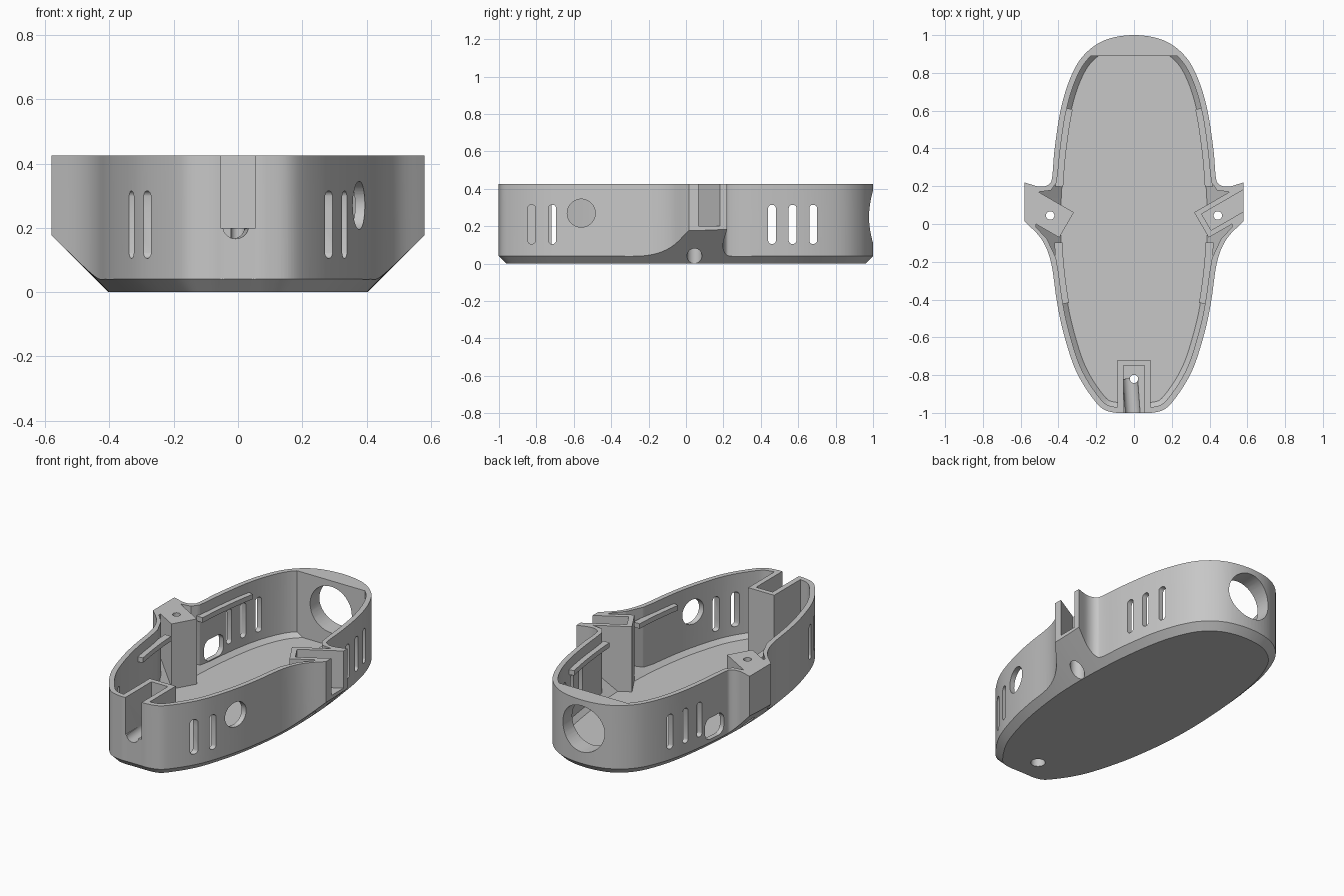
import bpy, bmesh, math
from mathutils import Vector, Matrix

cube = bpy.data.objects.get("Cube")
if cube:
    bpy.data.objects.remove(cube)

HEIGHT, WALL, FLOOR = 0.425, 0.03, 0.03

grey = bpy.data.materials.new("plain_grey")
grey.use_nodes = True
grey.diffuse_color = (0.57, 0.57, 0.57, 1)
grey.node_tree.nodes["Principled BSDF"].inputs["Base Color"].default_value = grey.diffuse_color


def make(name, bm):
    bmesh.ops.recalc_face_normals(bm, faces=bm.faces)
    bmesh.ops.triangulate(bm, faces=bm.faces)
    mesh = bpy.data.meshes.new(name)
    bm.to_mesh(mesh)
    bm.free()
    mesh.materials.append(grey)
    ob = bpy.data.objects.new(name, mesh)
    bpy.context.collection.objects.link(ob)
    return ob


def loft(name, rings):
    """Closed solid through rings of 3D points, equal in count."""
    bm = bmesh.new()
    loops = [[bm.verts.new(p) for p in ring] for ring in rings]
    n = len(loops[0])
    for a, b in zip(loops, loops[1:]):
        for i in range(n):
            j = (i + 1) % n
            bm.faces.new((a[i], a[j], b[j], b[i]))
    bm.faces.new(loops[0][::-1])
    bm.faces.new(loops[-1])
    return make(name, bm)


def level(pts, z):
    return [(p.x, p.y, z) for p in pts]


def box(name, lo, hi, matrix=Matrix()):
    bm = bmesh.new()
    bmesh.ops.create_cube(bm, size=1)
    lo, hi = Vector(lo), Vector(hi)
    for v in bm.verts:
        v.co = matrix @ ((lo + hi) / 2 + v.co * (hi - lo))
    return make(name, bm)


def rod(name, start, end, radius):
    start, end = Vector(start), Vector(end)
    turn = (end - start).to_track_quat("Z", "Y").to_matrix().to_4x4()
    bm = bmesh.new()
    bmesh.ops.create_cone(bm, cap_ends=True, segments=40, radius1=radius, radius2=radius,
                          depth=(end - start).length,
                          matrix=Matrix.Translation((start + end) / 2) @ turn)
    return make(name, bm)


def measure(mesh):
    """Volume, and whether the mesh is closed."""
    bm = bmesh.new()
    bm.from_mesh(mesh)
    result = bm.calc_volume(), all(e.is_manifold for e in bm.edges)
    bm.free()
    return result


def boolean(target, tool, mode="DIFFERENCE"):
    """Cut with the first solver that leaves a smaller, closed solid."""
    before = measure(target.data)[0]
    mod = target.modifiers.new("cut", "BOOLEAN")
    mod.operation, mod.object, mod.use_self = mode, tool, True
    for solver in ("MANIFOLD", "EXACT"):
        mod.solver = solver
        view = bpy.context.evaluated_depsgraph_get()
        mesh = bpy.data.meshes.new_from_object(target.evaluated_get(view))
        volume, closed = measure(mesh)
        if closed and 0 < volume < before - 1e-6:
            break
    target.modifiers.clear()
    target.data = mesh
    bpy.data.objects.remove(tool)


def spline(points, steps=6):
    """Smooth curve; ends on the centre line run straight across it."""
    p = [Vector(q) for q in points]

    def beyond(end, near):
        return Vector((-near.x, near.y)) if end.x == 0 else 2 * end - near

    p = [beyond(p[0], p[1])] + p + [beyond(p[-1], p[-2])]
    out = []
    for a, b, c, d in zip(p, p[1:], p[2:], p[3:]):
        for k in range(steps):
            t = k / steps
            out.append(b + (c - a) * t / 2 + (2 * a - 5 * b + 4 * c - d) * t * t / 2
                       + (3 * b - a - 3 * c + d) * t ** 3 / 2)
    return out + [p[-2]]


def mirrored(half):
    """Full outline from the +x half, which runs front to back."""
    return half + [Vector((-p.x, p.y)) for p in half[-2:0:-1]]


def offset(pts, d):
    n, out = len(pts), []
    for i, p in enumerate(pts):
        t = (pts[(i + 1) % n] - pts[i - 1]).normalized()
        out.append(p + Vector((t.y, -t.x)) * d)
    return out


# Outlines: plain hull, hull with side ears, and the hollow inside
front = [(0, -1), (0.045, -1), (0.09, -1), (0.156, -0.984), (0.208, -0.936),
         (0.28, -0.83), (0.33, -0.72), (0.38, -0.55), (0.41, -0.4)]
back = [(0.42, 0.4), (0.385, 0.62), (0.33, 0.79), (0.26, 0.9), (0.15, 0.975), (0, 1)]
hull = mirrored(spline(front + [(0.435, -0.2), (0.443, 0), (0.437, 0.2)] + back))
eared = mirrored(spline(front + [(0.44, -0.2), (0.49, -0.08), (0.58, 0.015)])
                 + spline([(0.58, 0.22), (0.5, 0.198), (0.45, 0.21), (0.433, 0.25)] + back))
hollow_half = offset(hull, -WALL)[:len(hull) // 2 + 1]
hollow = mirrored([p for p in hollow_half if p.y < -0.25]
                  + [Vector(p) for p in ((0.413, -0.18), (0.46, -0.08), (0.52, -0.015),
                                         (0.52, 0.168), (0.44, 0.178), (0.41, 0.22))]
                  + [p for p in hollow_half if p.y > 0.27])
# Slopes use the midpoints of the hull's edges, so their corners miss the walls' corners
middle = [(p + q) / 2 for p, q in zip(hull, hull[1:] + hull[:1])]


def slope(name, z, inset):
    return loft(name, [level(offset(middle, -inset), z), level(offset(middle, 0.22 - inset), z + 0.22),
                       level(offset(middle, 0.22 - inset), 0.7)])


# Solid outer shape with the slanted lower edge
shell = slope("tray_shell", 0, 0.0401)
boolean(shell, loft("outer_wall", [level(eared, -0.1), level(eared, HEIGHT)]), "INTERSECT")

# Hollow inside, flat at the back
inside = slope("inside", 0.02, 0.065)
boolean(inside, loft("inner_wall", [level(hollow, FLOOR), level(hollow, 0.6)]), "INTERSECT")
boolean(inside, box("behind_flat_back", (-1, 0.89, -1), (1, 2, 1)))

# Three sensor mounts: one at the front, one in each ear, left standing in the hollow
mounts = [((0, -0.72), -90, 0.087, 0.055),
          ((0.357, -0.005), 30, 0.077, 0.05),
          ((-0.357, -0.005), 150, 0.077, 0.05)]
frames = [Matrix.Translation((x, y, 0)) @ Matrix.Rotation(math.radians(a), 4, "Z")
          for (x, y), a, _, _ in mounts]
for m, (_, _, w, _) in zip(frames, mounts):
    boolean(inside, box("mount", (0, -w, -0.1), (0.5, w, 0.8), m))
boolean(shell, inside)
for m, (_, _, _, w) in zip(frames, mounts):
    boolean(shell, box("channel", (0.03, -w, 0.2), (0.5, w, 0.6), m))
    for name, top, radius in (("screw_hole", 0.5, 0.022), ("screw_recess", 0.12, 0.04)):
        boolean(shell, rod(name, m @ Vector((0.1, 0, -0.1)), m @ Vector((0.1, 0, top)), radius))
# Cable groove in the front mount
boolean(shell, rod("groove", (-0.02, -0.82, 0.206), (0, -1.1, 0.206), 0.04))


# Rounded openings through the side walls
def opening(y, z, width, height, sides, radius):
    ring = []
    for k in range(24):
        a = math.tau * (k + 0.5) / 24
        c, n = math.cos(a), math.sin(a)
        ring.append((y + math.copysign(width / 2 - radius, c) + radius * c,
                     z + math.copysign(height / 2 - radius, n) + radius * n))
    for s in sides:
        boolean(shell, loft("opening", [[(s * x, p, q) for p, q in ring] for x in (0.18, 0.7)]))


for y in (-0.825, -0.715, 0.46, 0.57, 0.68):
    opening(y, 0.21, 0.042, 0.21, (-1, 1), 0.02)
opening(0.335, 0.125, 0.16, 0.13, (-1,), 0.045)
boolean(shell, rod("side_port", (0.15, -0.56, 0.27), (0.7, -0.56, 0.27), 0.075))
boolean(shell, rod("back_port", (0, 0.8, 0.25), (0, 1.2, 0.25), 0.14))


# Board rails along the inner walls
def rail(name, y0, y1, side):
    half = [(p, q) for p, q in zip(offset(hull, -0.02), offset(hull, -0.062))
            if p.x > 0 and y0 <= p.y <= y1]
    strip = [p for p, _ in half] + [q for _, q in reversed(half)]
    strip = [Vector((p.x * side, p.y)) for p in strip]
    return loft(name, [level(strip, 0.335), level(strip, 0.365)])


parts = [shell]
for side, label in ((1, "left"), (-1, "right")):
    parts.append(rail("front_rail_" + label, -0.43, -0.09, side))
    parts.append(rail("back_rail_" + label, 0.19, 0.64, side))

bpy.ops.object.select_all(action="DESELECT")
for ob in parts:
    ob.select_set(True)
bpy.context.view_layer.objects.active = shell
bpy.ops.object.shade_smooth_by_angle(angle=math.radians(30))
